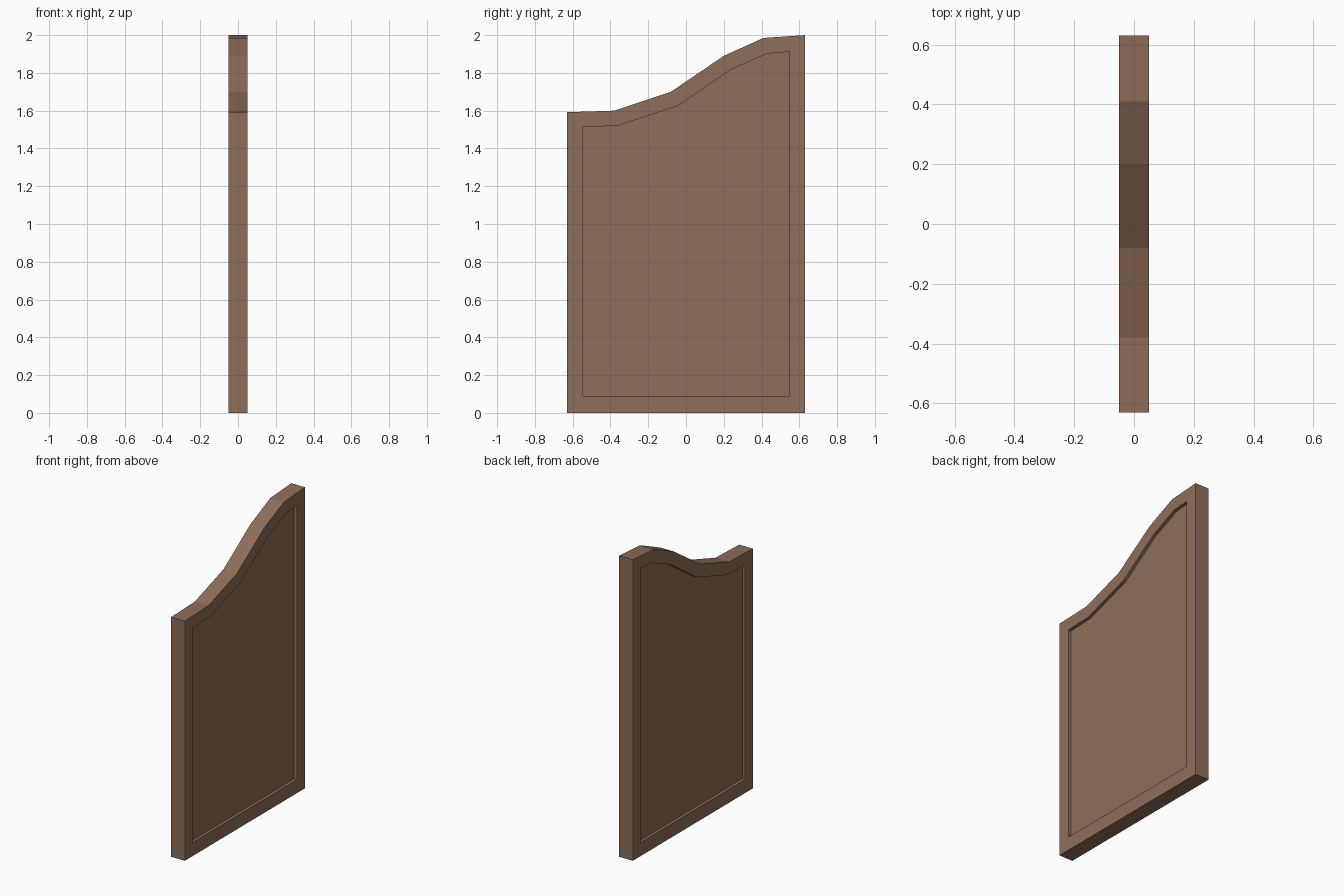
import bpy, bmesh

if "Cube" in bpy.data.objects:
    bpy.data.objects.remove(bpy.data.objects["Cube"])

wood = bpy.data.materials.new("brown wood")
wood.diffuse_color = (0.271, 0.156, 0.100, 1)
wood.use_nodes = True
wood.node_tree.nodes["Principled BSDF"].inputs["Base Color"].default_value = wood.diffuse_color

HALF = 0.05     # half thickness of the board
RECESS = 0.02   # depth of the sunken field on both faces

# outlines as (y, z): the board edge and the sunken field
outer = [(-0.63, 0), (0.63, 0), (0.63, 2.0), (0.41, 1.985), (0.20, 1.89),
         (-0.08, 1.70), (-0.38, 1.60), (-0.63, 1.592)]
inner = [(-0.548, 0.09), (0.547, 0.09), (0.547, 1.912), (0.43, 1.902), (0.237, 1.817),
         (-0.04, 1.627), (-0.362, 1.52), (-0.548, 1.513)]

bm = bmesh.new()


def ring(points, x):
    return [bm.verts.new((x, y, z)) for y, z in points]


def bridge(a, b):
    n = len(a)
    for i in range(n):
        j = (i + 1) % n
        bm.faces.new((a[i], a[j], b[j], b[i]))


# rim, recess wall and sunken field on each side
edges = []
for s in (-1, 1):
    rim = ring(outer, s * HALF)
    lip = ring(inner, s * HALF)
    field = ring(inner, s * (HALF - RECESS))
    bridge(rim, lip)
    bridge(lip, field)
    bm.faces.new(field)
    edges.append(rim)

# outer edge joining both sides
bridge(*edges)
bmesh.ops.recalc_face_normals(bm, faces=bm.faces)

mesh = bpy.data.meshes.new("curved_panel")
bm.to_mesh(mesh)
bm.free()
mesh.materials.append(wood)
panel = bpy.data.objects.new("curved_panel", mesh)
bpy.context.collection.objects.link(panel)
